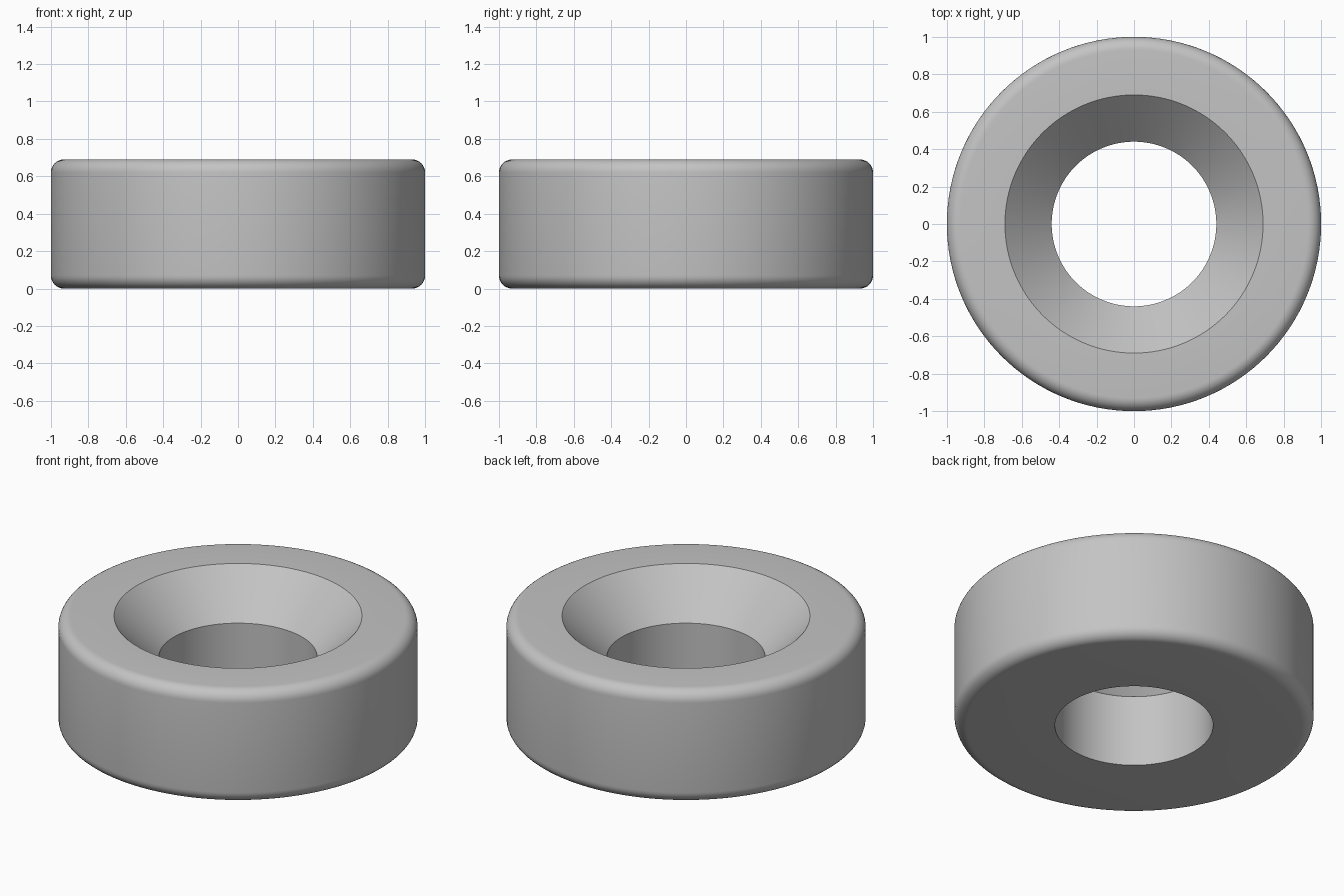
import bpy
import bmesh
import math

cube = bpy.data.objects.get("Cube")
if cube:
    bpy.data.objects.remove(cube, do_unlink=True)

SEGMENTS = 128
HEIGHT = 0.69
OUTER = 1.0
BORE = 0.44
SINK = 0.69
SINK_FLOOR = 0.44
FILLET = 0.07
FILLET_STEPS = 8


def fillet(centre_z, start):
    """Quarter-round edge profile, starting at the given angle."""
    angles = [math.radians(start + 90 * i / FILLET_STEPS) for i in range(FILLET_STEPS + 1)]
    return [(OUTER - FILLET + FILLET * math.cos(a), centre_z + FILLET * math.sin(a))
            for a in angles]


# Closed cross-section: bore, rounded outer wall, countersink
profile = [(BORE, 0)]
profile += fillet(FILLET, -90)
profile += fillet(HEIGHT - FILLET, 0)
profile += [(SINK, HEIGHT), (BORE, SINK_FLOOR)]

# Revolve the cross-section around z
bm = bmesh.new()
verts = [bm.verts.new((r, 0, z)) for r, z in profile]
edges = [bm.edges.new((v, verts[i - 1])) for i, v in enumerate(verts)]
bmesh.ops.spin(bm, geom=verts + edges, cent=(0, 0, 0), axis=(0, 0, 1),
               angle=math.tau, steps=SEGMENTS, use_merge=True)
bmesh.ops.remove_doubles(bm, verts=bm.verts[:], dist=0.0001)
bmesh.ops.recalc_face_normals(bm, faces=bm.faces[:])
mesh = bpy.data.meshes.new("countersunk_ring")
bm.to_mesh(mesh)
bm.free()

ring = bpy.data.objects.new("countersunk_ring", mesh)
bpy.context.collection.objects.link(ring)

# Plain grey material
grey = bpy.data.materials.new("light_grey")
grey.use_nodes = True
colour = (0.55, 0.55, 0.55, 1)
grey.diffuse_color = colour
grey.node_tree.nodes["Principled BSDF"].inputs["Base Color"].default_value = colour
mesh.materials.append(grey)

# Smooth walls with crisp rims
bpy.ops.object.select_all(action="DESELECT")
ring.select_set(True)
bpy.context.view_layer.objects.active = ring
bpy.ops.object.shade_smooth_by_angle(angle=math.radians(30))
